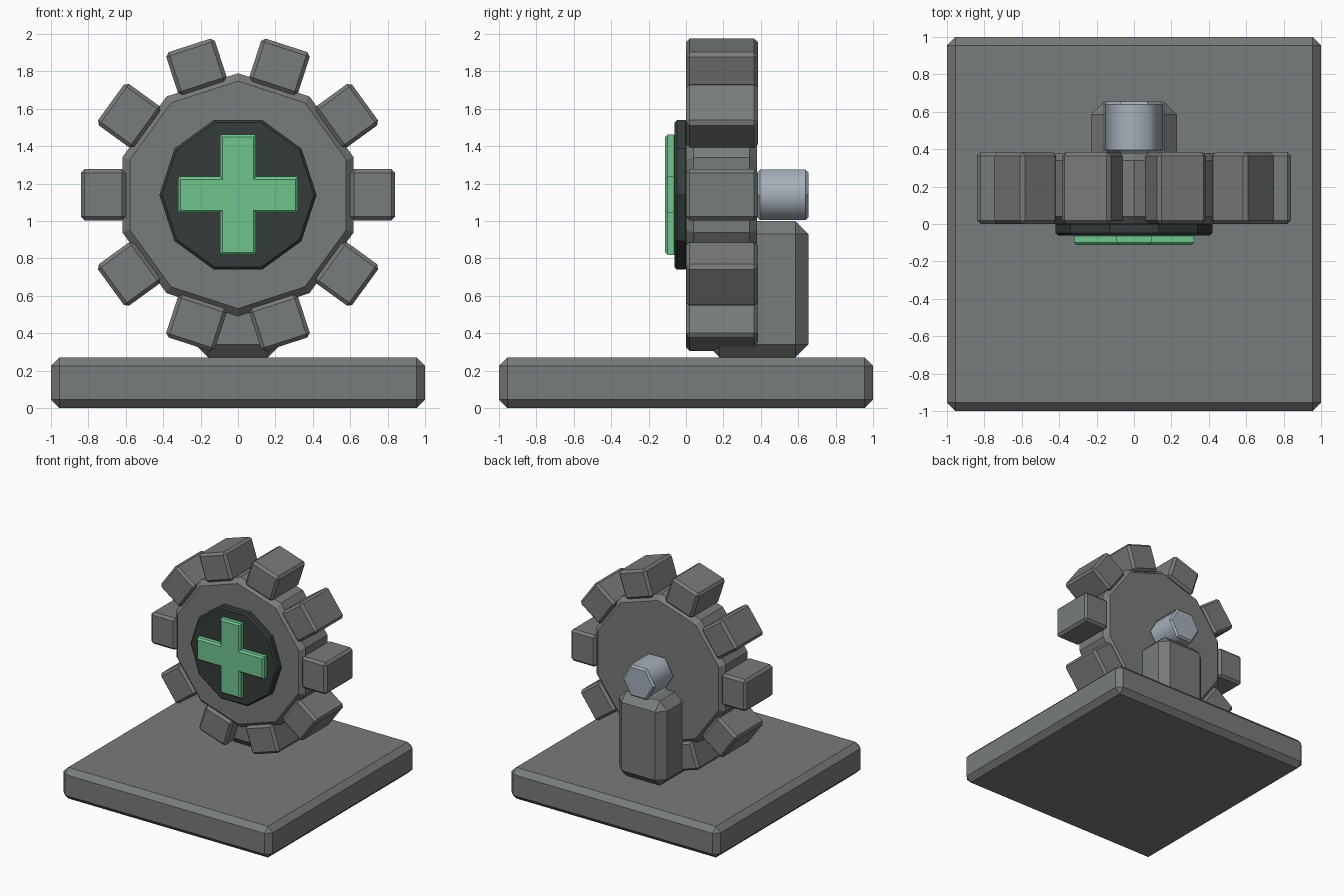
import bpy, bmesh, math
from mathutils import Matrix, Vector

if "Cube" in bpy.data.objects:
    bpy.data.objects.remove(bpy.data.objects["Cube"])


def material(name, rgb):
    m = bpy.data.materials.new(name)
    m.diffuse_color = (*rgb, 1)
    m.use_nodes = True
    m.node_tree.nodes["Principled BSDF"].inputs["Base Color"].default_value = m.diffuse_color
    return m


GREY = material("stone grey", (0.19, 0.20, 0.20))
DARK = material("dark slate", (0.036, 0.046, 0.045))
GREEN = material("mint green", (0.16, 0.56, 0.27))
STEEL = material("pale steel", (0.38, 0.43, 0.49))
AXIS_Z = 1.14


def finish(name, bm, mat):
    bmesh.ops.recalc_face_normals(bm, faces=bm.faces)
    me = bpy.data.meshes.new(name)
    bm.to_mesh(me)
    bm.free()
    me.materials.append(mat)
    ob = bpy.data.objects.new(name, me)
    bpy.context.collection.objects.link(ob)
    return ob


def chamfer(bm, edges, width):
    bmesh.ops.bevel(bm, geom=edges, offset=width, offset_type='OFFSET',
                    segments=1, profile=0.5, affect='EDGES', clamp_overlap=True)


def box(name, lo, hi, bevel, mat, turn=None):
    lo, hi = Vector(lo), Vector(hi)
    bm = bmesh.new()
    bmesh.ops.create_cube(bm, size=1, matrix=Matrix.Translation((lo + hi) / 2)
                          @ Matrix.Diagonal((*(hi - lo), 1)))
    chamfer(bm, bm.edges[:], bevel)
    if turn:
        bm.transform(turn)
    return finish(name, bm, mat)


def prism(name, points, y0, y1, bevel, mat, smooth=False):
    """Extrude an (x, z) outline along y and chamfer both rims."""
    bm = bmesh.new()
    face = bm.faces.new([bm.verts.new((x, y0, z + AXIS_Z)) for x, z in points])
    ext = bmesh.ops.extrude_face_region(bm, geom=[face], use_keep_orig=True)
    for v in ext["geom"]:
        if isinstance(v, bmesh.types.BMVert):
            v.co.y = y1
    rims = [e for e in bm.edges if abs(e.verts[0].co.y - e.verts[1].co.y) < 1e-5]
    chamfer(bm, rims, bevel)
    bm.normal_update()
    for f in bm.faces:
        f.smooth = smooth and abs(f.normal.y) < 0.3
    return finish(name, bm, mat)


def ring(n, r, start=0):
    return [(r * math.cos(math.radians(start) + math.tau * i / n),
             r * math.sin(math.radians(start) + math.tau * i / n)) for i in range(n)]


# Base and rear support
box("base", (-1, -1, 0), (1, 1, 0.27), 0.045, GREY)
box("support_post", (-0.23, 0.11, 0.27), (0.23, 0.655, 1.0), 0.07, GREY)

# Gear wheel with ten teeth
prism("gear_disc", ring(10, 0.65, 18), 0.001, 0.38, 0.04, GREY)
for i in range(10):
    turn = Matrix.Translation((0, 0, AXIS_Z)) @ Matrix.Rotation(math.tau * i / 10, 4, 'Y')
    box(f"gear_tooth_{i + 1}", (0.60, 0, -0.137), (0.84, 0.384, 0.137), 0.02, GREY, turn)

# Hexagonal axle
prism("axle", ring(6, 0.155), 0.38, 0.655, 0.015, STEEL, smooth=True)

# Front plate and raised cross
prism("front_plate", ring(10, 0.42), -0.062, 0.01, 0.014, DARK)
a, b = 0.097, 0.322
cross = [(a, a), (a, b), (-a, b), (-a, a), (-b, a), (-b, -a),
         (-a, -a), (-a, -b), (a, -b), (a, -a), (b, -a), (b, a)]
prism("cross", cross, -0.112, -0.05, 0.014, GREEN)
